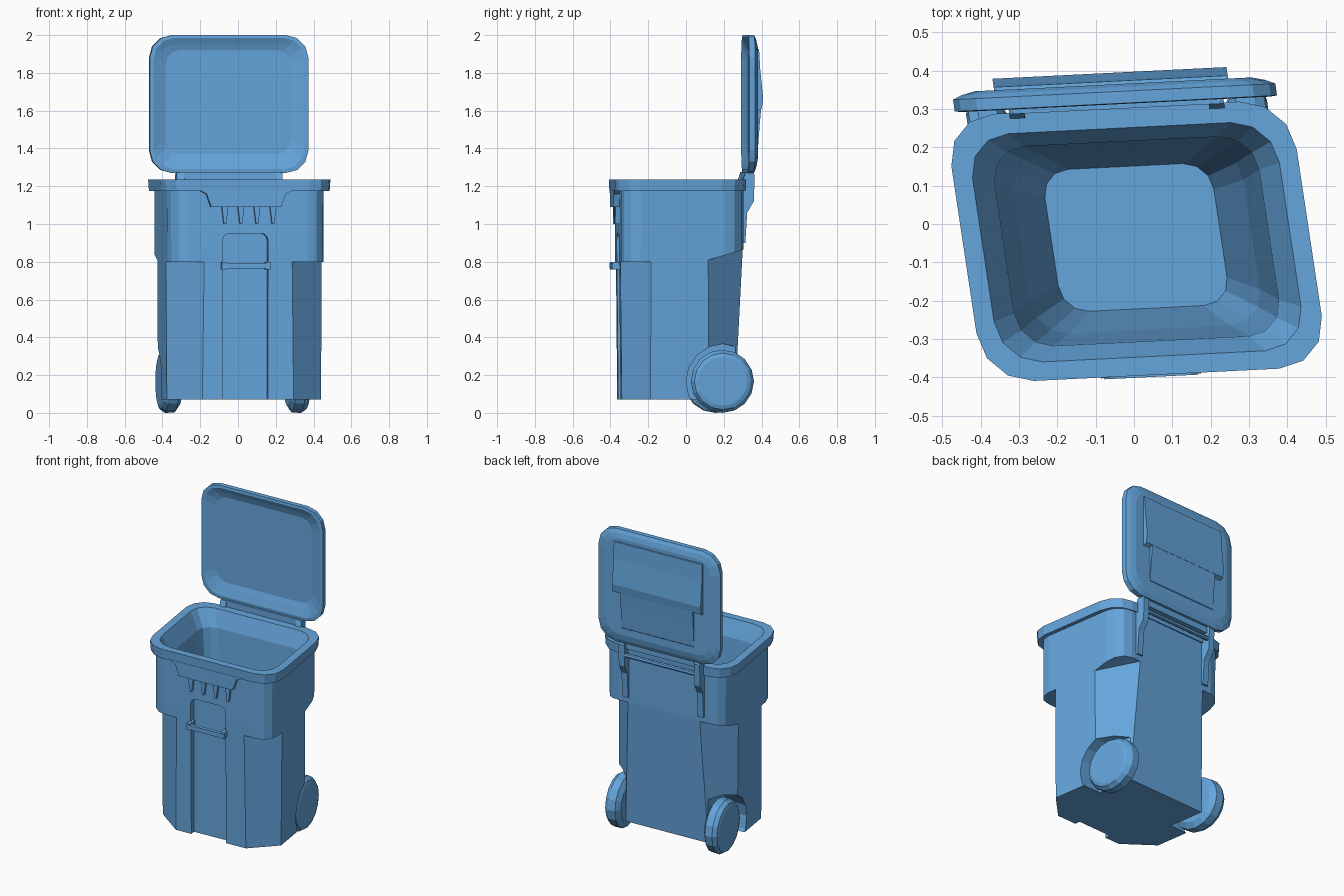
import bpy, bmesh
from math import sin, cos, pi
from mathutils import Matrix

if "Cube" in bpy.data.objects:
    bpy.data.objects.remove(bpy.data.objects["Cube"])

# The whole bin is slightly skewed in plan
SKEW = Matrix(((1, -0.15, 0, 0), (0.05, 1, 0, 0), (0, 0, 1, 0), (0, 0, 0, 1)))
parts = []

blue = bpy.data.materials.new("blue_plastic")
blue.diffuse_color = (.13, .38, .72, 1)
blue.use_nodes = True
blue.node_tree.nodes["Principled BSDF"].inputs["Base Color"].default_value = blue.diffuse_color


def loft(name, rings, keep=True):
    """Closed solid through equal-length rings of 3D points."""
    bm = bmesh.new()
    vs = [[bm.verts.new(p) for p in r] for r in rings]
    n = len(rings[0])
    for a, b in zip(vs, vs[1:]):
        for i in range(n):
            j = (i + 1) % n
            bm.faces.new((a[i], a[j], b[j], b[i]))
    bm.faces.new(vs[0])
    bm.faces.new(vs[-1])
    bmesh.ops.recalc_face_normals(bm, faces=bm.faces)
    me = bpy.data.meshes.new(name)
    bm.to_mesh(me)
    bm.free()
    me.materials.append(blue)
    ob = bpy.data.objects.new(name, me)
    bpy.context.collection.objects.link(ob)
    if keep:
        parts.append(ob)
    return ob


def place(p, t, axis):
    return {'x': (t, p[0], p[1]), 'y': (p[0], t, p[1]), 'z': (p[0], p[1], t)}[axis]


def prism(name, pts, axis, a, b, keep=True):
    return loft(name, [[place(p, t, axis) for p in pts] for t in (a, b)], keep)


def box(name, x0, x1, y0, y1, z0, z1):
    return prism(name, [(x0, y0), (x1, y0), (x1, y1), (x0, y1)], 'z', z0, z1)


def circle(cy, cz, r, n=16):
    return [(cy + r * cos(2 * pi * i / n), cz + r * sin(2 * pi * i / n)) for i in range(n)]


def rounded(hw, lo, hi, r, seg=3):
    """Rounded rectangle, half width hw, from lo to hi."""
    pts = []
    for k, (cx, cy) in enumerate(((hw - r, hi - r), (r - hw, hi - r), (r - hw, lo + r), (hw - r, lo + r))):
        for i in range(seg + 1):
            a = (k + i / seg) * pi / 2
            pts.append((cx + r * cos(a), cy + r * sin(a)))
    return pts


def cut(ob, cutter):
    m = ob.modifiers.new("cut", 'BOOLEAN')
    m.operation, m.solver, m.object = 'DIFFERENCE', 'EXACT', cutter
    bpy.context.view_layer.objects.active = ob
    bpy.ops.object.modifier_apply(modifier=m.name)
    bpy.data.objects.remove(cutter)


# Body: outside wall, rim, then inside wall down to the floor
profile = [
    (.408, -.352, .245, .08, .07), (.413, -.36, .288, .10, .87), (.415, -.36, .288, .10, 1.18),
    (.446, -.39, .30, .13, 1.175), (.45, -.393, .303, .13, 1.235), (.40, -.345, .25, .11, 1.235),
    (.345, -.305, .215, .09, 1.13), (.30, -.275, .19, .09, .50), (.22, -.22, .15, .07, .13)]
body = loft("bin_body", [[place(p, z, 'z') for p in rounded(hw, lo, hi, r)]
                         for hw, lo, hi, r, z in profile])

for s in (1, -1):
    # Big chamfers on the lower corners, front and back
    front = [(.145, -.42), (.48, -.132), (.48, -.42)]
    cut(body, prism("front_cutter", [(s * x, y - .015) for x, y in front], 'z', 0, .80, False))
    back = [(.20, .343, .88), (.47, .03, .79), (.47, .343, .88)]
    cut(body, loft("back_cutter", [[(s * x, y, 0) for x, y, z in back],
                                   [(s * x, y, z) for x, y, z in back]], False))
    # Wheel wells
    cut(body, prism("well_cutter", circle(.18, .165, .20), 'x', s * .283, s * .55, False))

# Front channel with the lift bar across it
cut(body, prism("channel_cutter", [(x - .015, z) for x, z in rounded(.12, -.1, .95, .035)],
                'y', -.5, -.318, False))
box("lift_bar", -.137, .108, -.398, -.375, .765, .793)
for s in (1, -1):
    box("lift_bar_mount", -.015 + s * .118 - .012, -.015 + s * .118 + .012, -.395, -.33, .76, .80)

# Front grip panel below the rim, with ribs
prism("front_grip", [(-.265, 1.18), (-.225, 1.16), (-.20, 1.09), (.17, 1.09), (.195, 1.16), (.235, 1.18)],
      'y', -.392, -.34)
for x in (-.125, -.04, .045, .13):
    prism("grip_rib", [(x - .018, 1.10), (x + .018, 1.10), (x + .006, 1.0), (x - .006, 1.0)],
          'y', -.38, -.34)

# Wheels and axle
for s, side in ((1, "right"), (-1, "left")):
    loft(side + "_wheel", [[place(p, s * u, 'x') for p in circle(.175, .167, r)]
                           for u, r in ((.287, .13), (.31, .165), (.36, .167), (.385, .15), (.392, .13))])
prism("axle", circle(.175, .167, .02, 8), 'x', -.3, .3)

# Hinge straps and handle bars on the back
strap = [(.27, .90), (.30, .90), (.31, 1.06), (.345, 1.12), (.35, 1.26), (.335, 1.28), (.30, 1.27), (.27, 1.18)]
for s in (1, -1):
    prism("hinge_strap", strap, 'x', s * .24, s * .28)
box("hinge_bar", -.27, .27, .30, .33, 1.23, 1.275)
prism("handle_bar", circle(.335, 1.19, .014, 8), 'x', -.25, .25)

# Open lid: dished inside, rim, stepped outside
lid = [(.33, 1.37, 1.92, .07, .338), (.365, 1.335, 1.955, .09, .326), (.40, 1.29, 1.985, .11, .312),
       (.42, 1.27, 2.0, .12, .314), (.42, 1.27, 2.0, .12, .345), (.395, 1.295, 1.98, .11, .356),
       (.36, 1.33, 1.95, .09, .364)]
loft("lid", [[place(p, v, 'y') for p in rounded(hw, lo, hi, r)] for hw, lo, hi, r, v in lid])

# Raised panels on the outside of the lid
prism("lid_upper_panel", [(.35, 1.93), (.372, 1.925), (.378, 1.82), (.394, 1.66), (.386, 1.61), (.35, 1.59)],
      'x', -.31, .30)
prism("lid_lower_panel", [(.35, 1.62), (.386, 1.62), (.378, 1.53), (.367, 1.38), (.35, 1.36)],
      'x', -.25, .25)

# Skew every part the same way
for ob in parts:
    ob.data.transform(SKEW)
    ob.data.update()
